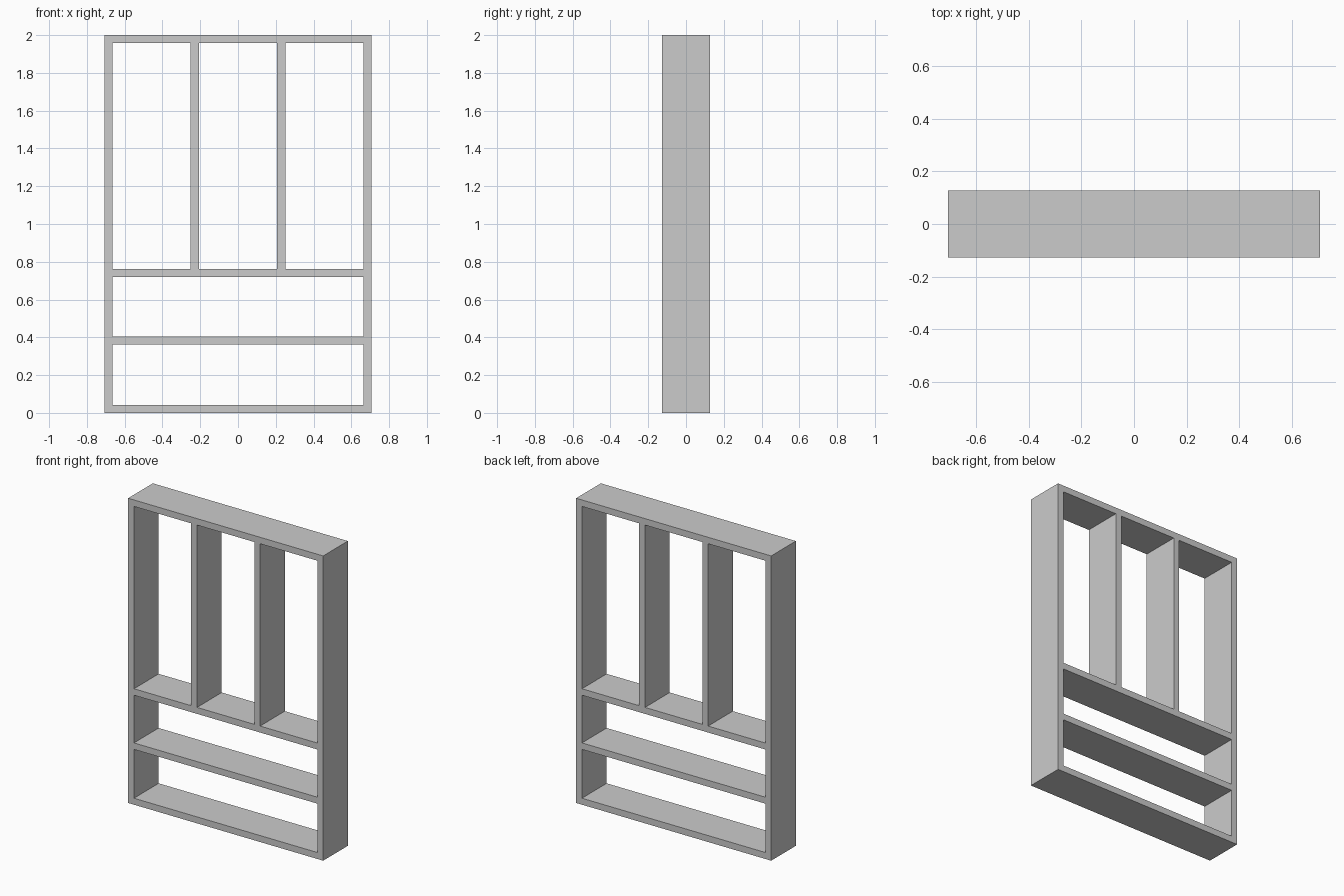
import bpy

if "Cube" in bpy.data.objects:
    bpy.data.objects.remove(bpy.data.objects["Cube"])

W, D, H, T = 1.416, 0.256, 2.0, 0.0425   # overall size and board thickness
IN = W / 2 - T                           # inner half width
MID_TOP = 0.761                          # top of the middle shelf


def board(name, x0, x1, z0, z1):
    bpy.ops.mesh.primitive_cube_add(size=1, location=((x0 + x1) / 2, 0, (z0 + z1) / 2))
    ob = bpy.context.object
    ob.name = name
    ob.scale = (x1 - x0, D, z1 - z0)
    bpy.ops.object.transform_apply(location=False, rotation=False, scale=True)


# Side panels and upright dividers
gap = (2 * IN - 2 * T) / 3
for side, s in (("left", -1), ("right", 1)):
    xs = s * (W - T) / 2
    board(side + "_side_panel", xs - T / 2, xs + T / 2, 0, H)
    xd = s * (gap + T) / 2
    board(side + "_divider", xd - T / 2, xd + T / 2, MID_TOP, H - T)

# Horizontal boards between the side panels
for name, z0, z1 in (("bottom_panel", 0, T),
                     ("lower_shelf", 0.363, 0.363 + T),
                     ("middle_shelf", MID_TOP - T, MID_TOP),
                     ("top_panel", H - T, H)):
    board(name, -IN, IN, z0, z1)
